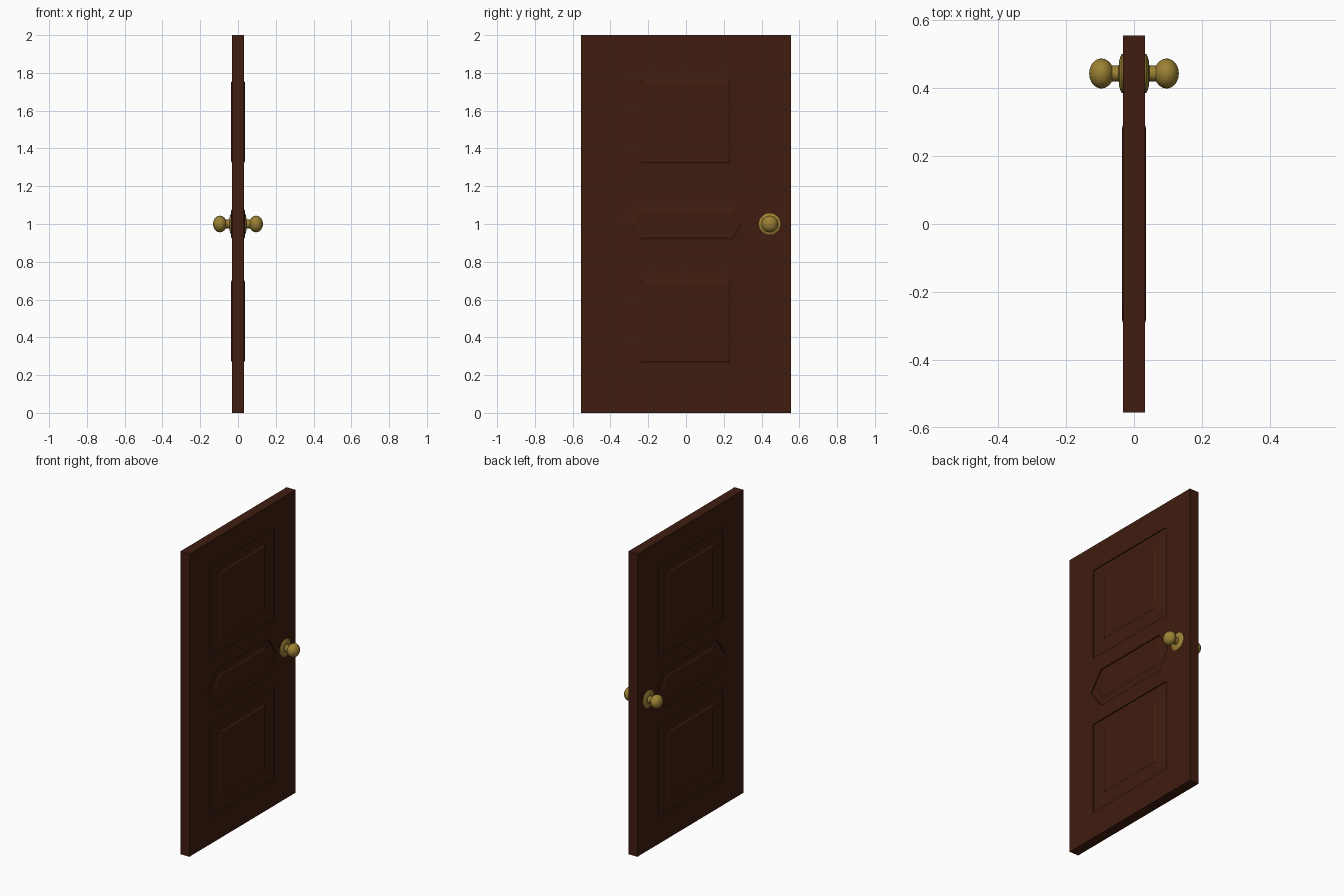
import bpy, bmesh, math

if "Cube" in bpy.data.objects:
    bpy.data.objects.remove(bpy.data.objects["Cube"])

T, KY, KZ = 0.033, 0.443, 1.0   # slab half thickness, knob position


def material(name, color):
    m = bpy.data.materials.new(name)
    m.diffuse_color = (*color, 1)
    m.use_nodes = True
    m.node_tree.nodes["Principled BSDF"].inputs["Base Color"].default_value = m.diffuse_color
    return m


wood = material("dark_wood", (0.05, 0.012, 0.005))
brass = material("brass", (0.33, 0.22, 0.035))


def finish(name, bm, mat):
    bmesh.ops.recalc_face_normals(bm, faces=bm.faces)
    me = bpy.data.meshes.new(name)
    bm.to_mesh(me)
    bm.free()
    ob = bpy.data.objects.new(name, me)
    bpy.context.collection.objects.link(ob)
    me.materials.append(mat)
    return ob


def rect(y0, y1, z0, z1):
    return [(y0, z0), (y1, z0), (y1, z1), (y0, z1)]


def hexagon(tip0, tip1, y0, y1, half):
    return [(tip0, 1), (y0, 1 - half), (y1, 1 - half), (tip1, 1), (y1, 1 + half), (y0, 1 + half)]


# Each panel: opening outline, inner moulding line, raised field
panels = [[rect(-0.34, 0.335, z, z + 0.603),
           rect(-0.24, 0.235, z + 0.09, z + 0.53),
           rect(-0.23, 0.225, z + 0.10, z + 0.52)] for z in (0.175, 1.23)]
panels.append([hexagon(-0.36, 0.35, -0.267, 0.272, 0.122),
               hexagon(-0.30, 0.30, -0.247, 0.252, 0.083),
               hexagon(-0.28, 0.28, -0.237, 0.242, 0.07)])

# Door slab: one half with panelled face, mirrored through the middle
bm = bmesh.new()


def ring(pts, x):
    return [bm.verts.new((x, y, z)) for y, z in pts]


def bridge(a, b):
    for i in range(len(a)):
        j = (i + 1) % len(a)
        bm.faces.new((a[i], a[j], b[j], b[i]))


def loop_edges(r):
    return [bm.edges.new((r[i - 1], r[i])) for i in range(len(r))]


outline = rect(-0.555, 0.555, 0, 2)
edge = ring(outline, T)
openings = [ring(p[0], T) for p in panels]
edges = loop_edges(edge)
for r in openings:
    edges += loop_edges(r)
bmesh.ops.triangle_fill(bm, edges=edges, use_beauty=True, normal=(1, 0, 0))
bridge(edge, ring(outline, 0))
for (outer, inner, field), opening in zip(panels, openings):
    low = ring(outer, T - 0.007)
    mid = ring(inner, T - 0.003)
    top = ring(field, T + 0.003)
    bridge(opening, low)
    bridge(low, mid)
    bridge(mid, top)
    bm.faces.new(top)
door = finish("door_slab", bm, wood)
door.modifiers.new("Mirror", 'MIRROR').use_axis = (True, False, False)

# Knob and rosette: lathed profile (distance from slab centre, radius)
profile = [(T - 0.003, 0.057), (0.036, 0.057), (0.040, 0.050), (0.044, 0.036), (0.045, 0.023), (0.0648, 0.023)]
for i in range(4, 17):
    a = math.pi * (1 - i / 16)
    profile.append((0.096 + 0.036 * math.cos(a), 0.044 * math.sin(a)))
profile[-1] = (0.132, 0.0)

for side, name in ((1, "knob_right"), (-1, "knob_left")):
    bm = bmesh.new()
    vs = [bm.verts.new((side * x, KY, KZ + r)) for x, r in profile]
    es = [bm.edges.new(p) for p in zip(vs, vs[1:])]
    bmesh.ops.spin(bm, geom=vs + es, cent=(0, KY, KZ), axis=(1, 0, 0),
                   angle=math.tau, steps=32, use_merge=True)
    bmesh.ops.remove_doubles(bm, verts=bm.verts, dist=1e-5)
    knob = finish(name, bm, brass)
    bpy.ops.object.select_all(action='DESELECT')
    knob.select_set(True)
    bpy.context.view_layer.objects.active = knob
    bpy.ops.object.shade_smooth_by_angle(angle=math.radians(35))
